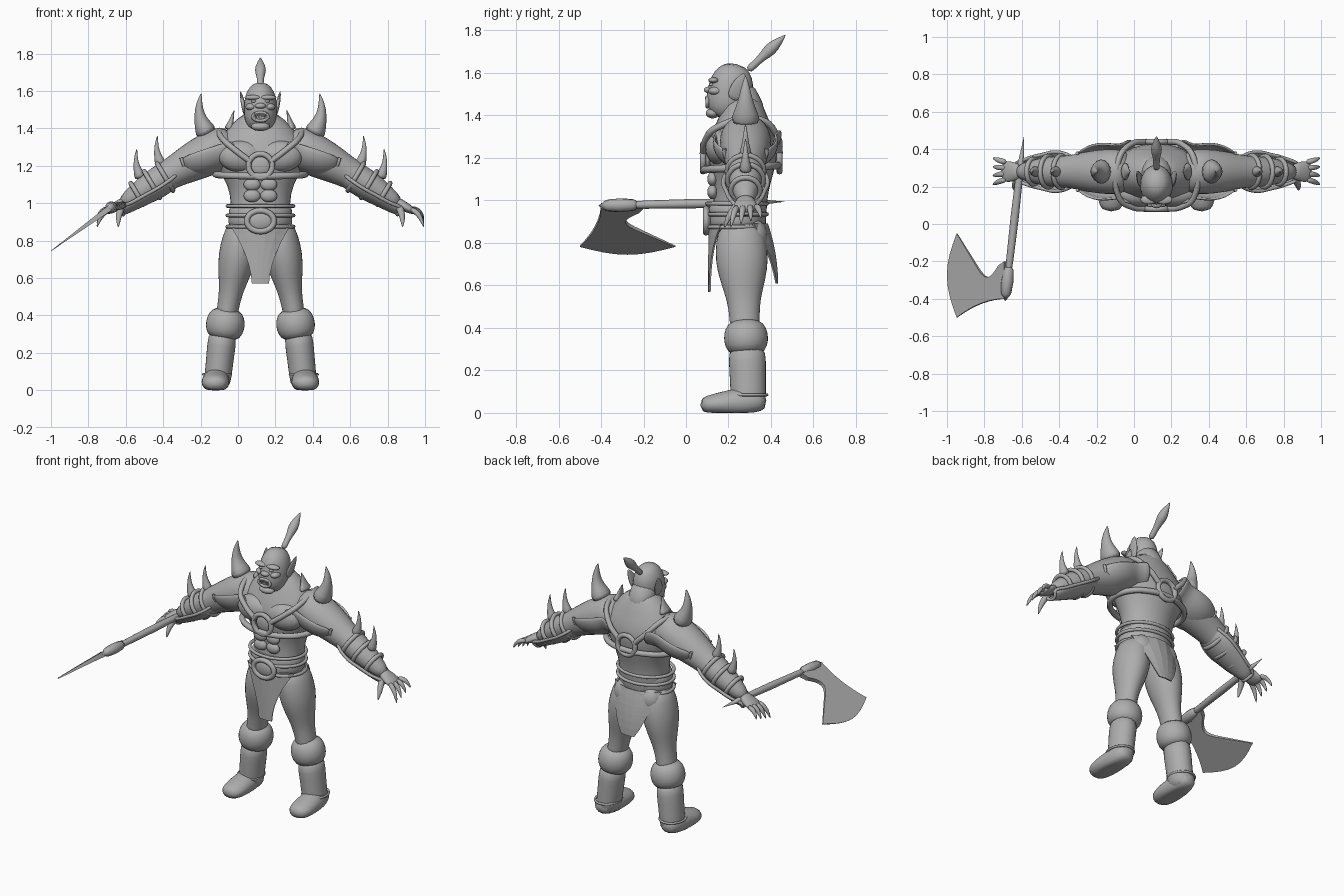
import bpy, bmesh
from math import sin, cos, pi, radians
from mathutils import Vector

if "Cube" in bpy.data.objects:
    bpy.data.objects.remove(bpy.data.objects["Cube"])

MIDDLE = 0.12     # the body's mid plane; all parts are laid out relative to it
ARM_DEPTH = 0.28  # depth of the arm axis
ALONG_X, ALONG_Y = Vector((1, 0, 0)), Vector((0, 1, 0))
GREY = (0.42, 0.42, 0.42, 1)

material = bpy.data.materials.new("plain grey")
material.use_nodes = True
material.diffuse_color = GREY
material.node_tree.nodes["Principled BSDF"].inputs["Base Color"].default_value = GREY


def place(name, data, mirror):
    ob = bpy.data.objects.new(name, data)
    bpy.context.collection.objects.link(ob)
    ob.location.x = MIDDLE
    data.materials.append(material)
    if mirror:
        ob.modifiers.new("Mirror", 'MIRROR').use_mirror_merge = False
    return ob


def mesh_object(name, bm, mirror, smooth=True):
    for face in bm.faces:
        face.smooth = smooth
    mesh = bpy.data.meshes.new(name)
    bm.to_mesh(mesh)
    bm.free()
    return place(name, mesh, mirror)


def skin(name, rows, closed=True, mirror=False, thickness=0, rounded=True):
    """Join rows of points into a surface; closed rows make a capped solid."""
    bm = bmesh.new()
    # nothing reaches below the ground, which also flattens the soles
    verts = [[bm.verts.new((x, y, max(z, 0))) for x, y, z in row] for row in rows]
    count = len(rows[0])
    for low, high in zip(verts, verts[1:]):
        for i in range(count if closed else count - 1):
            j = (i + 1) % count
            bm.faces.new((low[i], low[j], high[j], high[i]))
    if closed:
        bm.faces.new(verts[0])
        bm.faces.new(verts[-1])
    bmesh.ops.recalc_face_normals(bm, faces=bm.faces)
    ob = mesh_object(name, bm, mirror, rounded)
    if thickness:
        solid = ob.modifiers.new("Solidify", 'SOLIDIFY')
        solid.thickness, solid.offset = thickness, 0
    if rounded:
        ob.modifiers.new("Subdivision", 'SUBSURF').levels = 1


def limb(name, start, end, widths, depths=1.0, bend=(0, 0, 0), across=ALONG_Y, arch=None, **options):
    """Evenly spaced elliptical sections on a bent line; depths is a list or a ratio to
    the widths. An arch angle leaves the sections open, as a plate over the top."""
    start, end, bend = Vector(start), Vector(end), Vector(bend)
    steps = [i / (len(widths) - 1) for i in range(len(widths))]
    if isinstance(depths, float):
        depths = [w * depths for w in widths]
    if arch:
        angles = [radians(arch) * i / 5 for i in range(-5, 6)]
    else:
        angles = [pi * i / 8 for i in range(16)]
    rows = []
    for t, width, depth in zip(steps, widths, depths):
        tangent = (end - start + bend * pi * cos(pi * t)).normalized()
        side = tangent.cross(across).normalized()
        other = side.cross(tangent)
        centre = start.lerp(end, t) + bend * sin(pi * t)
        rows.append([centre - side * width * cos(a) + other * depth * sin(a) for a in angles])
    skin(name, rows, closed=not arch, **options)
    return rows


def spike(name, start, tip, radius, ratio=1.0, bend=(0, 0, 0)):
    limb(name, start, tip, [radius * f for f in (1, 0.65, 0.4, 0.25, 0.02)], ratio, bend, mirror=True)


def ball(name, centre, radii, mirror=False):
    bm = bmesh.new()
    bmesh.ops.create_uvsphere(bm, u_segments=20, v_segments=12, radius=1)
    bmesh.ops.scale(bm, vec=radii, verts=bm.verts)
    bmesh.ops.translate(bm, vec=centre, verts=bm.verts)
    mesh_object(name, bm, mirror)


def cord(name, points, radius, cyclic=True, mirror=False):
    curve = bpy.data.curves.new(name, 'CURVE')
    curve.dimensions = '3D'
    curve.bevel_depth, curve.bevel_resolution, curve.resolution_u = radius, 2, 5
    curve.use_fill_caps = True
    spline = curve.splines.new('BEZIER')
    spline.bezier_points.add(len(points) - 1)
    for knot, point in zip(spline.bezier_points, points):
        knot.co = point
        knot.handle_left_type = knot.handle_right_type = 'AUTO'
    spline.use_cyclic_u = cyclic
    place(name, curve, mirror)


def hoop(name, centre, first, second, radius, mirror=False):
    turns = [pi * i / 6 for i in range(12)]
    cord(name, [Vector(centre) + Vector(first) * cos(a) + Vector(second) * sin(a) for a in turns],
         radius, mirror=mirror)


# Torso and muscles
limb("torso", (0, .24, .8), (0, .27, 1.5), widths=[.13, .165, .16, .175, .245, .26, .18, .08],
     depths=[.12, .135, .125, .14, .17, .165, .11, .08], bend=(0, .01, 0))
ball("pectoral", (.1, .16, 1.25), (.125, .07, .085), mirror=True)
for z in (1.04, 1.1):
    ball("abdominal", (.045, .125, z), (.045, .025, .034), mirror=True)

# Head and face
limb("neck", (0, .3, 1.38), (0, .24, 1.54), widths=[.1, .08, .08])
limb("head", (0, .18, 1.38), (0, .235, 1.645), widths=[.05, .085, .09, .09, .08, .04], depths=1.2)
ball("brow", (.04, .13, 1.565), (.045, .025, .014), mirror=True)
ball("eye", (.036, .12, 1.545), (.014, .012, .008), mirror=True)
ball("cheek", (.05, .14, 1.515), (.03, .035, .02), mirror=True)
ball("nose", (0, .11, 1.52), (.03, .026, .016))
ball("chin", (0, .125, 1.41), (.05, .032, .024))
hoop("lips", (0, .1, 1.463), (.04, 0, 0), (0, 0, .022), radius=.009)
for x in (.007, .02):
    spike("tooth", (x, .097, 1.48), (x, .095, 1.455), radius=.008)
spike("tusk", (.03, .1, 1.445), (.032, .09, 1.49), radius=.01)
limb("ear", (.08, .22, 1.47), (.107, .275, 1.6), widths=[.01, .013, .011, .002], depths=3.0, mirror=True)
limb("topknot", (0, .29, 1.61), (0, .47, 1.78), widths=[.02, .017, .02, .034, .02, .002], across=ALONG_X)

# Arms
limb("arm", (.13, ARM_DEPTH, 1.33), (.75, ARM_DEPTH, .99),
     widths=[.1, .12, .115, .1, .08, .08, .06, .035], depths=1.05, bend=(0, 0, .02), mirror=True)

# Hands
limb("palm", (.72, ARM_DEPTH, 1.01), (.83, ARM_DEPTH, .95), widths=[.03, .028, .024, .015],
     depths=[.036, .05, .06, .05], mirror=True)
for k in range(4):
    limb("finger", (.8, .24 + .03 * k, .97), (.875, .21 + .048 * k, .87 + .015 * k),
         widths=[.014, .016, .012, .003], bend=(.01, 0, .02), mirror=True)
limb("thumb", (.735, .26, .99), (.76, .18, .87), widths=[.02, .02, .015, .003], bend=(.01, -.01, .01),
     mirror=True)

# Shoulder guards with spikes
plate = limb("shoulder_guard", (.14, ARM_DEPTH, 1.32), (.42, ARM_DEPTH, 1.23),
             widths=[.14, .11, .12, .12, .11, .08], depths=1.25, arch=100, mirror=True, thickness=.016)
cord("shoulder_guard_rim", plate[-1], radius=.009, cyclic=False, mirror=True)
spike("shoulder_spike", (.28, ARM_DEPTH, 1.36), (.316, ARM_DEPTH, 1.59), radius=.07, ratio=1.2, bend=(.03, 0, 0))
spike("collar_spike", (.17, ARM_DEPTH, 1.39), (.14, ARM_DEPTH, 1.5), radius=.03, ratio=2.0)

# Forearm guards with rims, spikes and straps
plate = limb("forearm_guard", (.43, ARM_DEPTH, 1.2), (.765, ARM_DEPTH, .99),
             widths=[.075, .085, .09, .08, .07, .06], depths=[.05, .1, .115, .1, .08, .045],
             arch=65, mirror=True, thickness=.014)
inner = plate[1:-1]
cord("forearm_guard_rim", plate[0] + [row[-1] for row in inner] + plate[-1][::-1]
     + [row[0] for row in reversed(inner)], radius=.01, mirror=True)
for x, z in ((.53, 1.2), (.64, 1.13)):
    spike("forearm_spike", (x, ARM_DEPTH, z), (x + .02, ARM_DEPTH, z + .165), radius=.036, bend=(.015, 0, 0))
for x, z, size in ((.51, 1.14, .085), (.58, 1.1, .083), (.66, 1.05, .067)):
    hoop("forearm_strap", (x, ARM_DEPTH, z), (size * .5, 0, size * .85), (0, size, 0), radius=.013, mirror=True)

# Harness with front and back rings
hoop("lower_strap", (0, .26, 1.155), (.24, 0, 0), (0, .177, .01), radius=.018)
cord("upper_strap", [(.05, .08, 1.22), (.13, .09, 1.28), (.2, .14, 1.34), (.2, .35, 1.38), (.13, .43, 1.3),
                     (.05, .44, 1.22)], radius=.016, cyclic=False, mirror=True)
for name, y in (("chest_ring", .08), ("back_ring", .44)):
    hoop(name, (0, y, 1.2), (.063, 0, 0), (0, 0, .063), radius=.015)
ball("chest_disc", (0, .1, 1.2), (.055, .02, .055))

# Belt and buckle
limb("belt", (0, .24, .86), (0, .24, .995), widths=[.165, .177, .172, .176, .165], depths=.79)
for z in (.875, .935, .985):
    hoop("belt_cord", (0, .24, z), (.177, 0, 0), (0, .14, 0), radius=.01)
hoop("buckle_rim", (0, .095, .905), (.072, 0, 0), (0, 0, .055), radius=.016)
ball("buckle", (0, .105, .905), (.07, .022, .052))


def cloth(name, bottom, power, y, lean, wrap):
    # a hanging flap that narrows downwards and wraps back round the hips
    rows = []
    for i in range(7):
        rise = 1 - i / 6
        half = .045 + .12 * rise ** power
        rows.append([(half * s, y + lean * rise ** 2 + wrap * (half * s / .165) ** 2,
                      bottom + (.89 - bottom) * rise) for s in (-1, -.6, -.2, .2, .6, 1)])
    skin(name, rows, closed=False, thickness=.008, rounded=False)


cloth("front_cloth", bottom=.57, power=1.7, y=.108, lean=0, wrap=.06)
cloth("back_cloth", bottom=.61, power=.8, y=.43, lean=-.045, wrap=-.07)

# Legs
limb("leg", (.09, .255, .9), (.19, .28, .35), widths=[.08, .1, .105, .09, .065, .058, .06], depths=1.22,
     mirror=True)
ball("buttock", (.085, .315, .83), (.08, .07, .085), mirror=True)

# Boots
limb("boot_cuff", (.175, .28, .44), (.2, .285, .27), widths=[.07, .1, .108, .102, .075], mirror=True)
limb("boot_shaft", (.2, .287, .32), (.235, .295, 0), widths=[.076, .078, .075, .074, .07], depths=1.15, mirror=True)
limb("boot_foot", (.235, .38, .06), (.243, .065, .035), widths=[.045, .066, .07, .06, .05, .035],
     depths=[.045, .068, .074, .077, .075, .05], across=ALONG_X, mirror=True)
hoop("boot_seam", (.232, .295, .085), (.074, 0, 0), (0, .086, 0), radius=.007, mirror=True)

# Axe
butt, head = Vector((-.705, .5, .995)), Vector((-.81, -.42, .975))
limb("axe_handle", butt, head, widths=[.024] * 2, across=ALONG_X)
limb("axe_sleeve", butt.lerp(head, .76), head, widths=[.035] * 2, across=ALONG_X)

# Blade outline as (depth, reach): back curve, cutting edge, then the notch
fractions = [i / 8 for i in range(9)]
outline = [(-.4 - .1 * t * t, .83 * t) for t in fractions[:-1]]
outline += [(-.5 + .45 * t, .83 + .17 * sin(pi * t)) for t in fractions]
outline += [(-.22 - .065 * sin(pi * t), .5 - .4 * t) for t in fractions] + [(-.2, 0)]
reach = Vector((-.315, 0, -.23))
facing = reach.cross(ALONG_Y).normalized()
skin("axe_blade", [[Vector((-.805, y, .975)) + reach * s + facing * side * (.016 - .015 * s) for y, s in outline]
                   for side in (-1, 1)], rounded=False)
